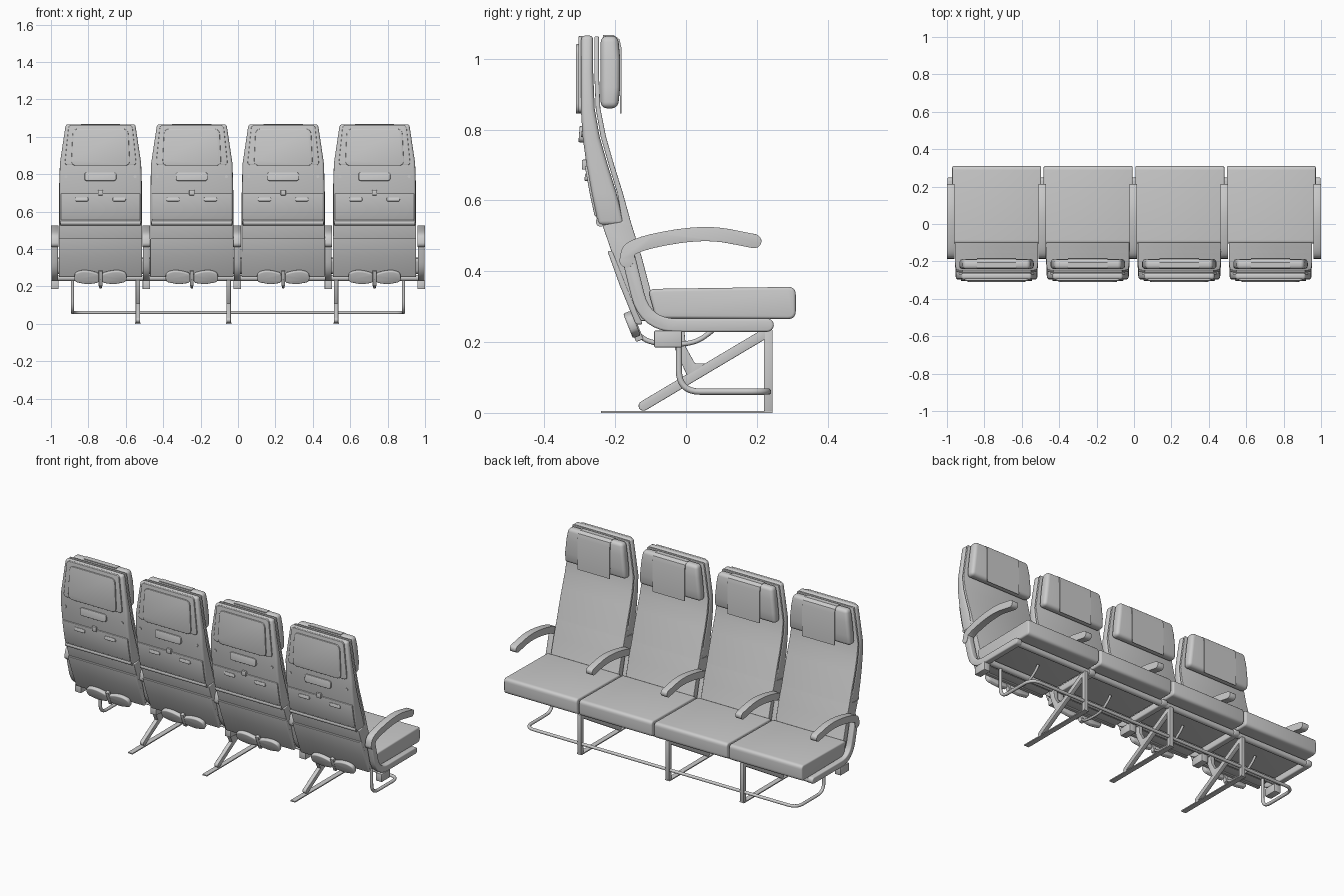
import bpy, bmesh, math
from mathutils import Vector, Matrix

if "Cube" in bpy.data.objects:
    bpy.data.objects.remove(bpy.data.objects["Cube"])

SEATS = [-0.735, -0.247, 0.242, 0.73]
CUSHIONS = [-0.734, -0.245, 0.245, 0.734]
ARMS = [-0.98, -0.49, -0.004, 0.483, 0.98]
LEGS = [-0.535, -0.05, 0.525]


def emit(name, bm, xs=(0,), bevel=0.0, seg=3):
    """Round the hard edges, smooth, and place one linked copy per x."""
    bmesh.ops.recalc_face_normals(bm, faces=bm.faces[:])
    if bevel:
        hard = [e for e in bm.edges if len(e.link_faces) == 2 and e.calc_face_angle() > 0.6]
        bmesh.ops.bevel(bm, geom=hard, offset=bevel, segments=seg, profile=0.5,
                        affect='EDGES', clamp_overlap=True)
    me = bpy.data.meshes.new(name)
    bm.to_mesh(me)
    bm.free()
    me.shade_smooth()
    me.set_sharp_from_angle(angle=math.radians(35))
    for x in xs:
        ob = bpy.data.objects.new(name, me)
        ob.location.x = x
        bpy.context.collection.objects.link(ob)


def skin(rings):
    """Join rings of points into a closed body."""
    bm = bmesh.new()
    vs = [[bm.verts.new(p) for p in r] for r in rings]
    n = len(vs[0])
    for a, b in zip(vs, vs[1:]):
        for i in range(n):
            bm.faces.new((a[i], a[(i + 1) % n], b[(i + 1) % n], b[i]))
    bm.faces.new(vs[0])
    bm.faces.new(vs[-1][::-1])
    return bm


def prism(name, yz, hw, xs, bevel=0.0, seg=3):
    """Side outline pushed out across x."""
    emit(name, skin([[(s, y, z) for y, z in yz] for s in (-hw, hw)]), xs, bevel, seg)


def box(name, y0, y1, z0, z1, hw, xs, bevel=0.003):
    prism(name, [(y0, z0), (y1, z0), (y1, z1), (y0, z1)], hw, xs, bevel, 2)


def loft(name, stations, xs, bevel, seg=3):
    """Stations are (z, rear y, front y, half width)."""
    emit(name, skin([[(-w, a, z), (w, a, z), (w, b, z), (-w, b, z)]
                     for z, a, b, w in stations]), xs, bevel, seg)


def plate(name, xz, y0, y1, xs, bevel=0.003, loc=(0, 0, 0), tilt=0.0):
    """Front outline with a thickness in y, optionally tilted about x."""
    bm = skin([[(x, y, z) for x, z in xz] for y in (y0, y1)])
    bm.transform(Matrix.Translation(loc) @ Matrix.Rotation(tilt, 4, 'X'))
    emit(name, bm, xs, bevel)


def fillet(pts, r, n=8):
    """Round the inner corners of a path."""
    pts = [Vector(p) for p in pts]
    out = [pts[0]]
    for a, p, b in zip(pts, pts[1:], pts[2:]):
        s = p + (a - p).normalized() * min(r, (a - p).length * 0.49)
        e = p + (b - p).normalized() * min(r, (b - p).length * 0.49)
        for i in range(n + 1):
            t = i / n
            out.append(s * (1 - t) ** 2 + p * 2 * t * (1 - t) + e * t * t)
    return out + [pts[-1]]


def rounded(pts, r):
    """Closed outline with rounded corners."""
    mid = [(pts[0][k] + pts[-1][k]) / 2 for k in (0, 1)]
    return fillet([mid] + list(pts) + [mid], r, 5)[:-1]


def band(name, path, t, hw, xs, bevel):
    """Side-view strip of thickness t with round ends."""
    n = len(path)
    dirs = [(path[min(i + 1, n - 1)] - path[max(i - 1, 0)]).normalized() for i in range(n)]
    left = [p + Vector((-d.y, d.x)) * t / 2 for p, d in zip(path, dirs)]
    right = [p - Vector((-d.y, d.x)) * t / 2 for p, d in zip(path, dirs)]

    def cap(c, start):
        return [c + Matrix.Rotation(-math.pi * i / 8, 2) @ (start - c) for i in range(1, 8)]
    out = left + cap(path[-1], left[-1]) + right[::-1] + cap(path[0], right[0])
    prism(name, [tuple(p) for p in out], hw, xs, bevel)


def tube(name, path, r, xs=(0,), n=12):
    path = [Vector(p) for p in path]
    rings, side = [], None
    for i, p in enumerate(path):
        t = (path[min(i + 1, len(path) - 1)] - path[max(i - 1, 0)]).normalized()
        side = t.orthogonal() if side is None else side - t * side.dot(t)
        side.normalize()
        up = t.cross(side)
        rings.append([p + (side * math.cos(a) + up * math.sin(a)) * r
                      for a in (math.tau * k / n for k in range(n))])
    emit(name, skin(rings), xs)


# Seat cushions
prism("seat_cushion", rounded([(-0.108, 0.35), (0.31, 0.356), (0.31, 0.265), (-0.085, 0.267)], 0.022),
      0.238, CUSHIONS, 0.008)

# Backrest: hard rear shell and soft front cushion
TOP, KINK = 0.186, 0.217
loft("back_shell", [(1.066, -0.296, -0.262, TOP), (0.96, -0.297, -0.262, 0.202), (0.86, -0.297, -0.258, KINK),
                    (0.78, -0.292, -0.244, 0.219), (0.70, -0.281, -0.221, 0.22), (0.62, -0.267, -0.196, 0.22),
                    (0.53, -0.248, -0.172, 0.22)], SEATS, 0.012)
loft("back_cushion", [(1.063, -0.259, -0.246, TOP - 0.002), (0.96, -0.259, -0.246, 0.2), (0.86, -0.255, -0.242, KINK),
                      (0.78, -0.241, -0.226, 0.22), (0.70, -0.218, -0.203, 0.222), (0.62, -0.194, -0.178, 0.222),
                      (0.54, -0.180, -0.156, 0.222), (0.53, -0.236, -0.153, 0.222), (0.44, -0.205, -0.125, 0.222),
                      (0.33, -0.165, -0.096, 0.222), (0.26, -0.128, -0.07, 0.222)], SEATS, 0.006)
tube("shell_hinge", [(-0.215, -0.241, 0.54), (0.215, -0.241, 0.54)], 0.014, SEATS)

# Headrest with side wings and hanging cloth cover
loft("headrest", [(1.065, -0.241, -0.192, 0.178), (1.0, -0.241, -0.186, 0.188), (0.92, -0.241, -0.186, 0.197),
                  (0.86, -0.241, -0.192, 0.2)], SEATS, 0.018, 4)
prism("headrest_cover", [(-0.235, 1.062), (-0.235, 1.067), (-0.205, 1.068), (-0.188, 1.055), (-0.182, 1.03),
                         (-0.182, 0.845), (-0.186, 0.845), (-0.19, 1.03), (-0.205, 1.06)], 0.105, SEATS)

# Lower rear panel and seat pan curve
loft("lower_back_panel", [(0.457, -0.222, -0.206, 0.223), (0.36, -0.187, -0.168, 0.223),
                          (0.25, -0.142, -0.122, 0.223)], SEATS, 0.005)

# Rear face: screen surround, screen, handle, tray and latches
plate("screen_surround", rounded([(-0.192, 0.848), (0.192, 0.848), (0.17, 1.064), (-0.17, 1.064)], 0.02),
      -0.304, -0.29, SEATS)
plate("screen", rounded([(-0.157, 0.845), (0.157, 0.845), (0.148, 1.042), (-0.148, 1.042)], 0.03),
      -0.311, -0.295, SEATS)
plate("tray_handle", rounded([(-0.085, -0.023), (0.085, -0.023), (0.085, 0.023), (-0.085, 0.023)], 0.018),
      -0.006, 0.01, SEATS, 0.003, (0, -0.296, 0.787), -0.08)
loft("tray_table", [(0.697, -0.286, -0.27, 0.213), (0.62, -0.272, -0.255, 0.213),
                    (0.555, -0.258, -0.24, 0.213)], SEATS, 0.004)
slot = rounded([(-0.035, -0.01), (0.035, -0.01), (0.035, 0.01), (-0.035, 0.01)], 0.009)
for sx in (-0.1, 0.1):
    plate("tray_clip", slot, -0.006, 0.01, [x + sx for x in SEATS], 0.002, (0, -0.28, 0.665), -0.17)
box("tray_latch", -0.294, -0.27, 0.687, 0.715, 0.014, SEATS)
disc = [(0.008 * math.cos(k * math.pi / 6), 0.008 * math.sin(k * math.pi / 6)) for k in range(12)]
for sx in (-0.185, 0.185):
    plate("rear_button", disc, -0.004, 0.01, [x + sx for x in SEATS], 0.0, (0, -0.293, 0.787))

# Paired footrest pads with a centre bracket and bent arm
pad = [(0.01, 0.024), (0.06, 0.038), (0.1, 0.04), (0.135, 0.028), (0.142, 0.0),
       (0.135, -0.024), (0.07, -0.037), (0.01, -0.028)]
for s in (-1, 1):
    plate("footrest_pad", rounded([(s * x, z) for x, z in pad], 0.015), -0.012, 0.012, SEATS, 0.008,
          (0, -0.152, 0.248), 0.38)
plate("footrest_bracket", [(-0.01, -0.045), (0.01, -0.045), (0.01, 0.04), (-0.01, 0.04)], -0.008, 0.014,
      SEATS, 0.002, (0, -0.15, 0.245), 0.38)
tube("footrest_arm", fillet([(0, -0.15, 0.24), (0, -0.11, 0.197), (0, 0.02, 0.193), (0, 0.08, 0.235), (0, 0.1, 0.262)],
                            0.05), 0.007, SEATS)

# Armrests and side frames
band("armrest", fillet([(-0.168, 0.43), (-0.16, 0.474), (0.05, 0.513), (0.193, 0.485)], 0.12), 0.04, 0.02, ARMS, 0.009)
band("side_frame", fillet([(-0.165, 0.45), (-0.115, 0.247), (0.229, 0.248)], 0.09), 0.038, 0.018, ARMS, 0.006)
box("frame_block", -0.09, -0.012, 0.185, 0.232, 0.02, ARMS)

# Cross tubes
for y in (-0.02, 0.225):
    tube("cross_tube", [(-0.97, y, 0.245), (0.97, y, 0.245)], 0.017)

# Legs: front post, diagonal strut, brace and floor track
box("leg_post", 0.22, 0.245, 0.004, 0.235, 0.012, LEGS)
band("leg_strut", [Vector((-0.12, 0.02)), Vector((0.225, 0.225))], 0.028, 0.012, LEGS, 0.003)
prism("leg_brace", [(-0.045, 0.235), (-0.005, 0.235), (0.0, 0.185), (0.025, 0.14), (0.055, 0.14),
                    (0.01, 0.09), (-0.03, 0.178)], 0.012, LEGS, 0.003)
box("floor_track", -0.24, 0.245, 0.0, 0.006, 0.015, LEGS, 0.0)

# Luggage rail looping under the whole row
tube("luggage_rail", fillet([(-0.885, -0.02, 0.24), (-0.885, -0.02, 0.06), (-0.885, 0.232, 0.06),
                             (0.885, 0.232, 0.06), (0.885, -0.02, 0.06), (0.885, -0.02, 0.24)], 0.06), 0.009)
